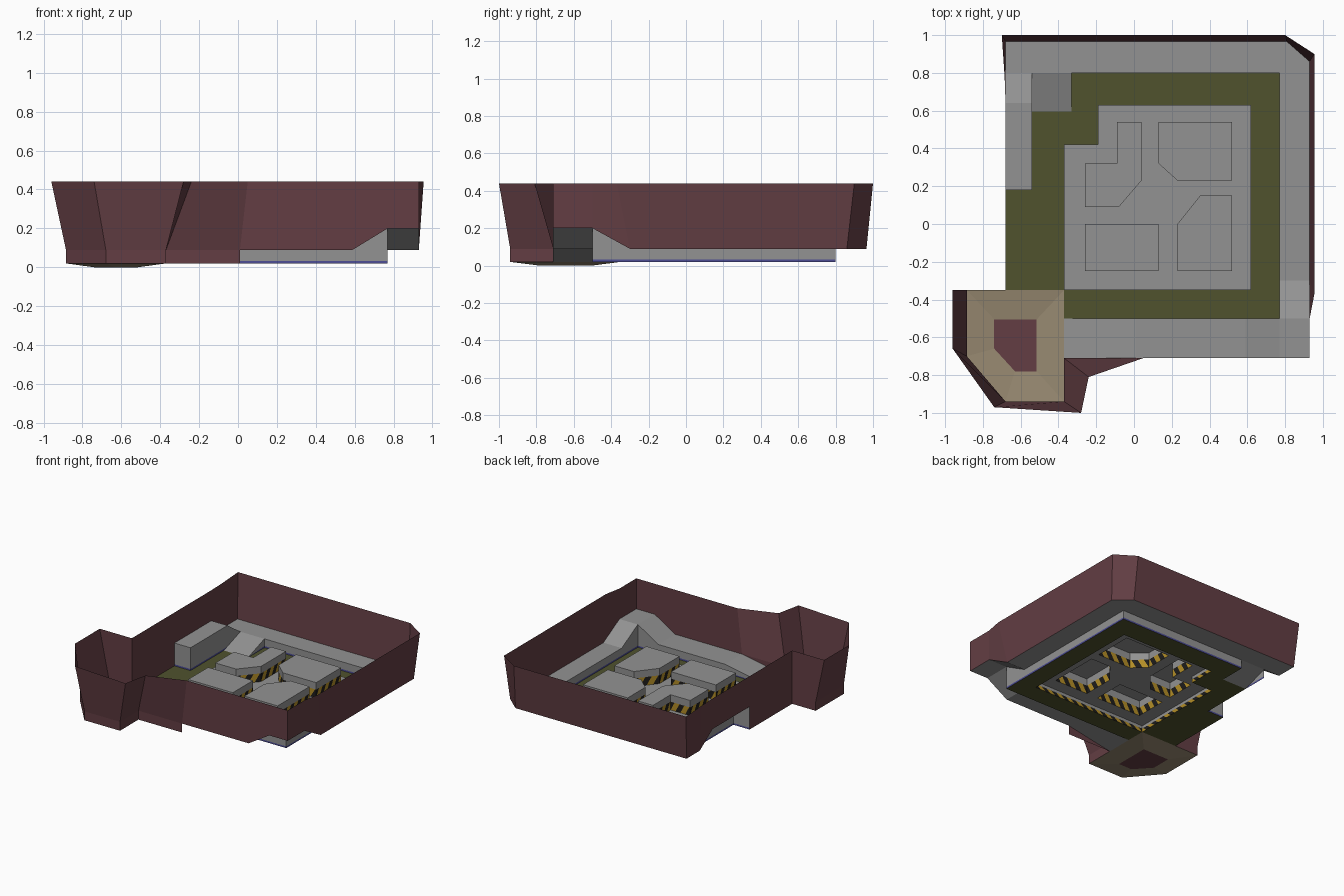
import bpy, math
from mathutils import Vector

if "Cube" in bpy.data.objects:
    bpy.data.objects.remove(bpy.data.objects["Cube"])

def material(name, rgb):
    m = bpy.data.materials.new(name)
    m.diffuse_color = (*rgb, 1)
    m.use_nodes = True
    m.node_tree.nodes["Principled BSDF"].inputs["Base Color"].default_value = m.diffuse_color
    return m

GREY = material("concrete grey", (0.29, 0.29, 0.29))
RED = material("wall dark red", (0.125, 0.048, 0.057))
OLIVE = material("floor olive", (0.080, 0.085, 0.027))
BEIGE = material("sand beige", (0.31, 0.25, 0.165))
BLUE = material("trim blue", (0.075, 0.075, 0.30))
YELLOW = material("hazard yellow", (0.45, 0.27, 0.02))
BLACK = material("hazard black", (0.013, 0.012, 0.011))

FLOOR, WALK, HIGH, TOP = 0.02, 0.09, 0.20, 0.44
PLATEAU, BLOCK = 0.07, 0.19

def build(name, faces, mats):
    """faces: list of (points, material index); repeated points are merged."""
    verts, index, polys, slots = [], {}, [], []
    for pts, mi in faces:
        ids = []
        for p in pts:
            key = tuple(round(c, 4) for c in p)
            if key not in index:
                index[key] = len(verts)
                verts.append(key)
            if index[key] not in ids:
                ids.append(index[key])
        if len(ids) > 2:
            polys.append(ids)
            slots.append(mi)
    me = bpy.data.meshes.new(name)
    me.from_pydata(verts, [], polys)
    for m in mats:
        me.materials.append(m)
    for p, s in zip(me.polygons, slots):
        p.material_index = s
    me.update()
    ob = bpy.data.objects.new(name, me)
    bpy.context.collection.objects.link(ob)
    return ob

def rect(x0, x1, y0, y1, z=WALK, zx=None, zy=None):
    """Upward quad; zx / zy give the height at the x1 / y1 side of a ramp."""
    a = b = c = d = z
    if zx is not None:
        b = c = zx
    if zy is not None:
        c = d = zy
    return ([(x0, y0, a), (x1, y0, b), (x1, y1, c), (x0, y1, d)], 0)

# outer wall: (bottom x, bottom y, bottom z, top x, top y), counter-clockwise
W = [(.93, -.71, HIGH, .93, -.71), (.93, -.5, HIGH, .93, -.5),
     (.93, -.30, WALK, .955, -.37), (.93, .86, WALK, .955, .90),
     (.81, .965, WALK, .80, 1), (-.68, .965, WALK, -.70, 1),
     (-.68, .80, WALK, -.685, .78), (-.68, .64, HIGH, -.68, .64),
     (-.68, .18, HIGH, -.68, .18), (-.68, .18, FLOOR, -.68, .18),
     (-.68, -.35, FLOOR, -.68, -.35), (-.885, -.35, FLOOR, -.96, -.35),
     (-.885, -.70, FLOOR, -.96, -.66), (-.68, -.94, FLOOR, -.74, -.97),
     (-.37, -.94, FLOOR, -.28, -1), (-.37, -.71, FLOOR, -.24, -.81),
     (.01, -.71, FLOOR, .05, -.71), (.01, -.71, WALK, .05, -.71),
     (.59, -.71, WALK, .59, -.71), (.77, -.71, HIGH, .77, -.71)]
faces = []
for p, q in zip(W, W[1:] + W[:1]):
    bot = [(p[0], p[1], p[2]), (q[0], q[1], q[2])]
    mid = [(r[0], r[1], max(r[2], WALK)) for r in (p, q)]
    top = [(r[3], r[4], TOP) for r in (p, q)]
    if p[2] == q[2] == FLOOR:      # upright foot below the lean
        faces.append(([bot[1], bot[0], mid[0], mid[1]], 0))
    if p[:2] != q[:2]:
        faces.append(([mid[1], mid[0], top[0], top[1]], 0))
build("outer_wall", faces, [RED])

# raised walkway with its ramps
build("walkway", [
    ([(-.68, .80, WALK), (.93, .80, WALK), (.93, .86, WALK),
      (.81, .965, WALK), (-.68, .965, WALK)], 0),
    rect(.77, .93, -.30, .80),
    rect(.77, .93, -.50, -.30, HIGH, zy=WALK),
    rect(.77, .93, -.71, -.50, HIGH),
    rect(.59, .77, -.71, -.50, WALK, zx=HIGH),
    rect(.01, .59, -.71, -.50),
    rect(-.37, .01, -.71, -.50, FLOOR, zx=WALK),
    rect(-.68, -.54, .64, .80, HIGH, zy=WALK),
    rect(-.68, -.54, .18, .64, HIGH),
    rect(-.54, -.33, .595, .80, FLOOR, zy=WALK)], [GREY])

# inner faces of the walkway with a blue strip along the foot
paths = [[(-.37, -.5, FLOOR), (.01, -.5, WALK), (.59, -.5, WALK), (.77, -.5, HIGH),
          (.77, -.30, WALK), (.77, .80, WALK), (-.33, .80, WALK), (-.33, .595, FLOOR)],
         [(-.54, .80, WALK), (-.54, .64, HIGH), (-.54, .18, HIGH), (-.68, .18, HIGH)]]
faces = []
for path in paths:
    for (ax, ay, az), (bx, by, bz) in zip(path, path[1:]):
        la, lb = min(az, .033), min(bz, .033)
        faces.append(([(bx, by, FLOOR), (ax, ay, FLOOR), (ax, ay, la), (bx, by, lb)], 1))
        faces.append(([(bx, by, lb), (ax, ay, la), (ax, ay, az), (bx, by, bz)], 0))
build("walkway_sides", faces, [GREY, BLUE])

# olive floor, laid as a grid that skips the plateau, box, ramp and corner room
xs = [-.68, -.54, -.37, -.33, -.19, .62, .77]
ys = [-.5, -.35, .18, .42, .595, .63, .80]
def is_floor(x, y):
    plateau = -.37 < x < .62 and -.35 < y < .63 and not (x < -.19 and y > .42)
    box = x < -.54 and y > .18
    ramp = x < -.33 and y > .595
    room = x < -.37 and y < -.35
    return not (plateau or box or ramp or room)
build("olive_floor", [rect(x0, x1, y0, y1, FLOOR)
                      for x0, x1 in zip(xs, xs[1:]) for y0, y1 in zip(ys, ys[1:])
                      if is_floor((x0 + x1) / 2, (y0 + y1) / 2)], [OLIVE])

# hollow raised shapes with slanted hazard stripes round the foot
def striped_block(name, outline, z0, zs, z1, width=.045):
    area = sum(a[0] * b[1] - b[0] * a[1] for a, b in zip(outline, outline[1:] + outline[:1]))
    if area < 0:
        outline = outline[::-1]
    faces = [([(x, y, z1) for x, y in outline], 0)]
    for a, b in zip(outline, outline[1:] + outline[:1]):
        a, b = Vector(a), Vector(b)
        n = max(2, round((b - a).length / width))
        def at(t, z):
            p = a.lerp(b, min(max(t, 0), 1))
            return (p.x, p.y, z)
        for i in range(-1, n):
            t0, t1 = i / n, (i + 1) / n
            s = 0.8 / n            # slant of the stripe
            faces.append(([at(t0, z0), at(t1, z0), at(t1 + s, zs), at(t0 + s, zs)], 1 + i % 2))
        faces.append(([at(0, zs), at(1, zs), at(1, z1), at(0, z1)], 0))
    return build(name, faces, [GREY, YELLOW, BLACK])

# the plateau top is split round the blocks' hollow feet only by overlap
striped_block("centre_plateau", [(-.37, -.35), (.62, -.35), (.62, .63), (-.19, .63),
                                 (-.19, .42), (-.37, .42)], FLOOR, .048, PLATEAU)
blocks = {
    "block_north_west": [(-.26, .09), (-.08, .09), (.04, .23), (.04, .54),
                         (-.09, .54), (-.09, .32), (-.26, .32)],
    "block_north_east": [(.23, .23), (.52, .23), (.52, .54), (.13, .54), (.13, .32)],
    "block_south_west": [(-.26, -.25), (.13, -.25), (.13, 0), (-.26, 0)],
    "block_south_east": [(.23, -.25), (.52, -.25), (.52, .15), (.35, .15), (.23, 0)]}
for name, outline in blocks.items():
    striped_block(name, outline, PLATEAU, .135, BLOCK)

# open the plateau top under every block so the blocks stay hollow from below
bpy.context.view_layer.update()
plateau = bpy.data.objects["centre_plateau"]
for name, outline in blocks.items():
    n = len(outline)
    low = [(x, y, .06) for x, y in outline]
    high = [(x, y, .08) for x, y in outline]
    fs = [(low[::-1], 0), (high, 0)]
    fs += [([low[i], low[(i + 1) % n], high[(i + 1) % n], high[i]], 0) for i in range(n)]
    cutter = build(name + "_cutter", fs, [GREY])
    cutter.hide_render = True
    # knife the outline into the top, then drop the face inside it
    import bmesh
    bm = bmesh.new()
    bm.from_mesh(plateau.data)
    for i in range(n):
        a, b = Vector(low[i]), Vector(low[(i + 1) % n])
        d = (b - a).normalized()
        tops = [f for f in bm.faces if f.normal.z > .9]
        geom = tops + list({e for f in tops for e in f.edges}) + list({v for f in tops for v in f.verts})
        bmesh.ops.bisect_plane(bm, geom=geom, plane_co=a, plane_no=(d.y, -d.x, 0), dist=1e-5)
    def inside(p):
        hit = False
        for i in range(n):
            (x0, y0), (x1, y1) = outline[i], outline[(i + 1) % n]
            if (y0 > p.y) != (y1 > p.y) and p.x < (x1 - x0) * (p.y - y0) / (y1 - y0) + x0:
                hit = not hit
        return hit
    gone = [f for f in bm.faces if f.normal.z > .9 and inside(f.calc_center_median())]
    bmesh.ops.delete(bm, geom=gone, context='FACES')
    bm.to_mesh(plateau.data)
    bm.free()
    bpy.data.objects.remove(cutter)

# corner room: sloping sand floor round a red pit
rim = [(-.885, -.35), (-.885, -.70), (-.68, -.94), (-.37, -.94), (-.37, -.35)]
pit = [(-.74, -.505), (-.74, -.66), (-.63, -.78), (-.515, -.78), (-.515, -.505)]
faces = [([(x, y, 0) for x, y in pit], 1)]
for i in range(5):
    j = (i + 1) % 5
    faces.append(([(*rim[i], FLOOR), (*rim[j], FLOOR), (*pit[j], 0), (*pit[i], 0)], 0))
build("corner_room_floor", faces, [BEIGE, RED])
